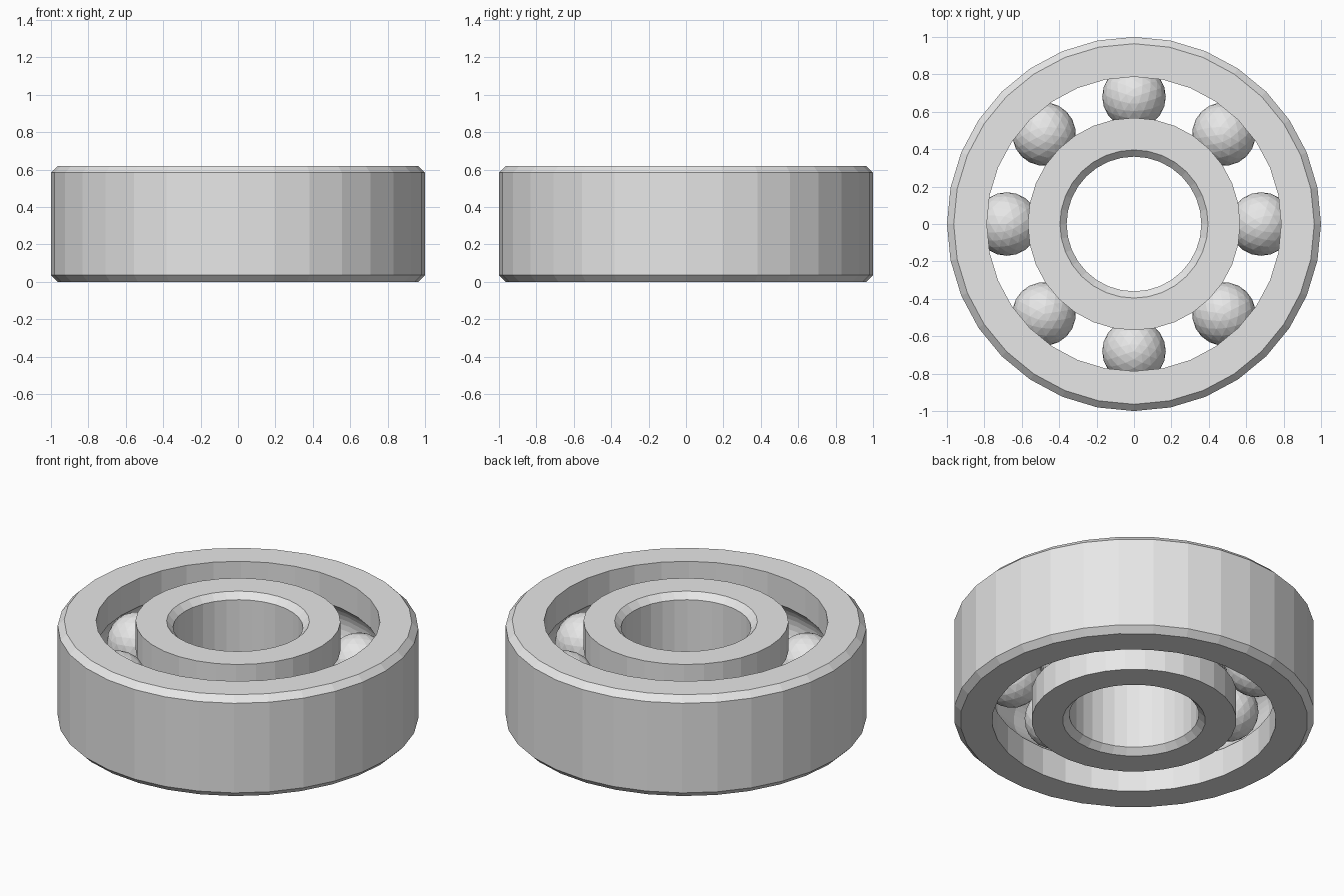
import bpy
import bmesh
from math import sin, cos, pi, radians, sqrt, atan2

cube = bpy.data.objects.get("Cube")
if cube:
    bpy.data.objects.remove(cube, do_unlink=True)

SEGMENTS = 32
HEIGHT = 0.62
MID = HEIGHT / 2
BEVEL = 0.036
PITCH = 0.68        # radius of the circle of ball centres
BALL = 0.17
GROOVE = 0.174      # raceway radius, just larger than the balls
BALLS = 8

steel = bpy.data.materials.new("steel_grey")
steel.use_nodes = True
steel.diffuse_color = (0.8, 0.8, 0.8, 1)
steel.node_tree.nodes["Principled BSDF"].inputs["Base Color"].default_value = (0.8, 0.8, 0.8, 1)


def add_object(name, bm):
    bmesh.ops.recalc_face_normals(bm, faces=bm.faces)
    mesh = bpy.data.meshes.new(name)
    bm.to_mesh(mesh)
    bm.free()
    mesh.materials.append(steel)
    obj = bpy.data.objects.new(name, mesh)
    bpy.context.collection.objects.link(obj)
    return obj


def lathe(name, profile):
    """Revolve a closed (radius, z) profile around the z axis."""
    bm = bmesh.new()
    rings = []
    for i in range(SEGMENTS):
        a = 2 * pi * i / SEGMENTS
        rings.append([bm.verts.new((r * cos(a), r * sin(a), z)) for r, z in profile])
    for i, ring in enumerate(rings):
        following = rings[(i + 1) % SEGMENTS]
        for j in range(len(profile)):
            k = (j + 1) % len(profile)
            bm.faces.new((ring[j], following[j], following[k], ring[k]))
    return add_object(name, bm)


def raceway(face_radius, steps=10):
    """Arc of the ball groove cut into a ring wall, from low to high."""
    offset = face_radius - PITCH
    half = atan2(sqrt(GROOVE ** 2 - offset ** 2), abs(offset))
    side = 1 if offset > 0 else -1
    angles = [-half + 2 * half * i / steps for i in range(steps + 1)]
    return [(PITCH + side * GROOVE * cos(a), MID + GROOVE * sin(a)) for a in angles]


def ring(name, plain_radius, race_radius):
    """Ring with a bevelled plain wall and a grooved wall."""
    inset = plain_radius + (BEVEL if race_radius > plain_radius else -BEVEL)
    lathe(name, [(inset, HEIGHT), (plain_radius, HEIGHT - BEVEL),
                 (plain_radius, BEVEL), (inset, 0), (race_radius, 0)]
          + raceway(race_radius) + [(race_radius, HEIGHT)])


# Races
ring("outer_race", 1.0, 0.787)
ring("inner_race", 0.36, 0.568)

# Balls
for i in range(BALLS):
    bm = bmesh.new()
    bmesh.ops.create_icosphere(bm, subdivisions=3, radius=BALL)
    ball = add_object(f"ball_{i + 1}", bm)
    angle = radians(360 / BALLS * i)
    ball.location = (PITCH * cos(angle), PITCH * sin(angle), MID)
    ball.rotation_euler.z = angle
